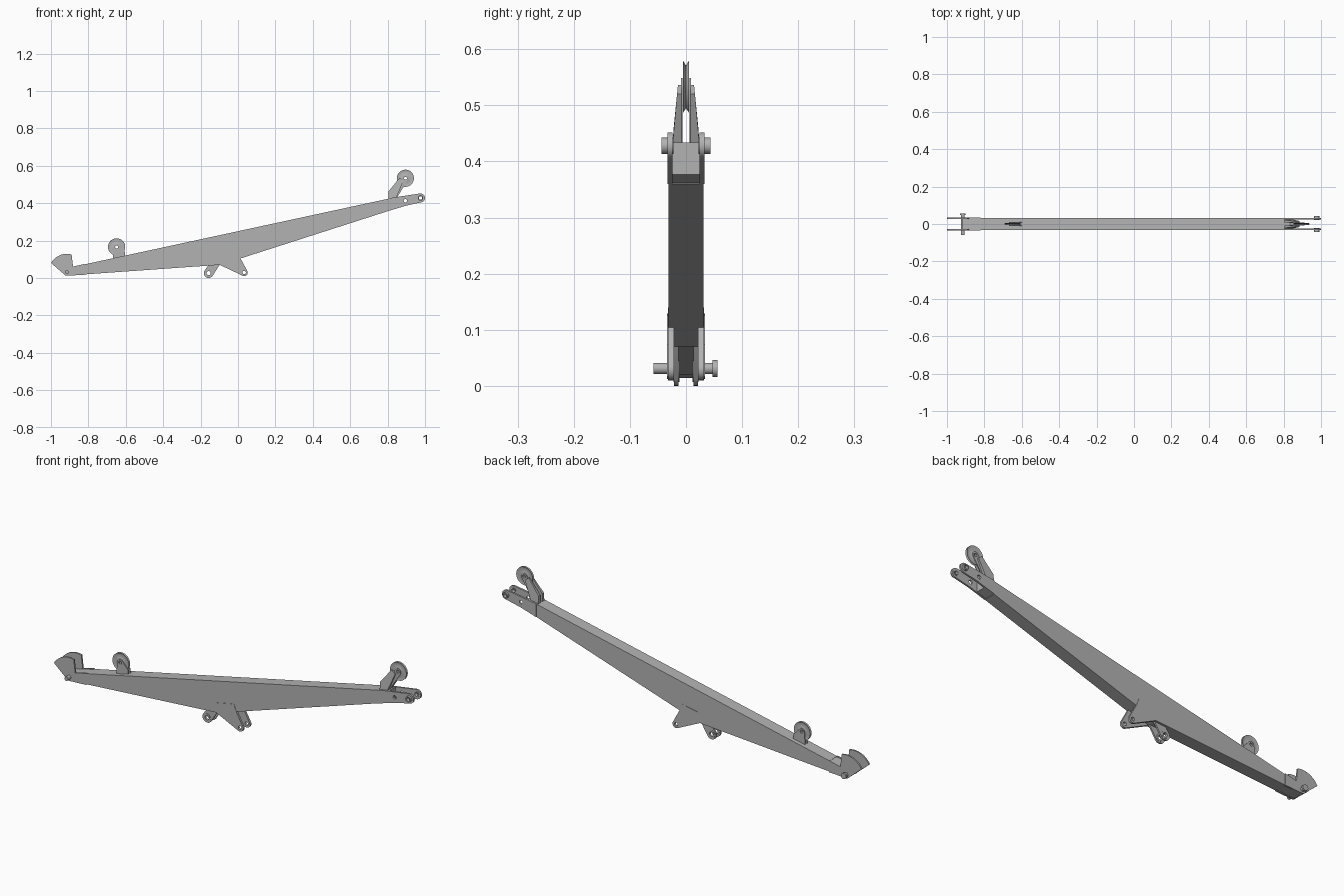
import bpy, bmesh
from math import sin, cos, pi, radians

cube = bpy.data.objects.get("Cube")
if cube:
    bpy.data.objects.remove(cube, do_unlink=True)

steel = bpy.data.materials.new("steel_grey")
steel.use_nodes = True
GREY = (0.45, 0.45, 0.45, 1)
steel.diffuse_color = GREY
steel.node_tree.nodes["Principled BSDF"].inputs["Base Color"].default_value = GREY


def finish(name, bm):
    bmesh.ops.recalc_face_normals(bm, faces=bm.faces)
    mesh = bpy.data.meshes.new(name)
    bm.to_mesh(mesh)
    bm.free()
    mesh.materials.append(steel)
    obj = bpy.data.objects.new(name, mesh)
    bpy.context.collection.objects.link(obj)
    return obj


def activate(obj):
    bpy.ops.object.select_all(action='DESELECT')
    obj.select_set(True)
    bpy.context.view_layer.objects.active = obj


def smooth(obj):
    activate(obj)
    bpy.ops.object.shade_smooth_by_angle(angle=radians(30))


def arc(x, z, r, start, end, n=12):
    angles = [radians(start + (end - start) * i / n) for i in range(n + 1)]
    return [(x + r * cos(a), z + r * sin(a)) for a in angles]


def add_prism(bm, points, inner, outer):
    """Side profile stretched across y; outer may depend on height."""
    a = [bm.verts.new((x, inner, z)) for x, z in points]
    b = [bm.verts.new((x, outer(z) if callable(outer) else outer, z)) for x, z in points]
    bm.faces.new(a)
    bm.faces.new(b)
    for i in range(len(a)):
        j = (i + 1) % len(a)
        bm.faces.new((a[i], a[j], b[j], b[i]))


def solid(name, points, half):
    bm = bmesh.new()
    add_prism(bm, points, -half, half)
    return finish(name, bm)


def plate_pair(name, points, inner, outer, holes=()):
    """Matching plates on both sides, with round holes drilled through."""
    bm = bmesh.new()
    for side in (-1, 1):
        edge = (lambda z, s=side: s * outer(z)) if callable(outer) else side * outer
        add_prism(bm, points, side * inner, edge)
    obj = finish(name, bm)
    for x, z, r in holes:
        cutter = solid("hole_cutter", arc(x, z, r, 0, 345, 23), 0.1)
        cutter.hide_render = True
        mod = obj.modifiers.new("hole", 'BOOLEAN')
        mod.operation, mod.solver, mod.object = 'DIFFERENCE', 'EXACT', cutter
        activate(obj)
        bpy.ops.object.modifier_apply(modifier=mod.name)
        bpy.data.objects.remove(cutter, do_unlink=True)
    smooth(obj)
    return obj


def lathe(name, x, z, profile, closed=True, steps=32):
    """Revolve (radius, y) points about a cross axle at x, z."""
    bm = bmesh.new()
    rings = [[bm.verts.new((x + r * cos(2 * pi * i / steps), y, z + r * sin(2 * pi * i / steps)))
              for i in range(steps)] for r, y in profile]
    for k in range(len(rings) if closed else len(rings) - 1):
        p, q = rings[k], rings[(k + 1) % len(rings)]
        for i in range(steps):
            j = (i + 1) % steps
            bm.faces.new((p[i], p[j], q[j], q[i]))
    if not closed:
        bm.faces.new(rings[0])
        bm.faces.new(rings[-1])
    obj = finish(name, bm)
    smooth(obj)
    return obj


def bosses(name, x, z, r, bore, inner, outer):
    for label, s in (("front_", -1), ("back_", 1)):
        lathe(label + name, x, z, [(bore, s * inner), (r, s * inner), (r, s * outer), (bore, s * outer)])


def sheave(name, x, z):
    lathe(name, x, z, [(0.008, -0.005), (0.018, -0.005), (0.022, -0.003), (0.038, -0.003),
                       (0.046, -0.005), (0.038, 0), (0.046, 0.005), (0.038, 0.003),
                       (0.022, 0.003), (0.018, 0.005), (0.008, 0.005)])


def top(x):
    return 0.25 + 0.216 * x


# Main box beam with narrower ends that carry the end plates
solid("main_beam", [(-0.82, 0.019), (-0.1, 0.07), (0.013, 0.104), (0.81, 0.36),
                    (0.81, top(0.81)), (-0.82, top(-0.82))], 0.031)
solid("foot_core", [(-0.92, 0.014), (-0.81, 0.022), (-0.81, 0.074), (-0.88, 0.059), (-0.92, 0.049)], 0.027)
solid("head_core", [(0.80, 0.359), (0.86, 0.377), (0.86, 0.434), (0.80, 0.422)], 0.025)

# Foot: quadrant plates and hinge pin
PIVOT = (-0.915, 0.031)
plate_pair("foot_quadrant", arc(*PIVOT, 0.019, 215, 275, 6)
           + [(-0.82, 0.017), (-0.82, 0.075), (-0.882, 0.061)]
           + arc(*PIVOT, 0.098, 75, 150), 0.026, 0.034)
lathe("foot_pin", *PIVOT, [(0.01, -0.058), (0.01, 0.047), (0.015, 0.047), (0.015, 0.056)], closed=False)

# Head: forked plates with hollow pin bosses
TIP = (0.976, 0.428)
plate_pair("head_fork", [(0.81, 0.36), (0.90, 0.387)] + arc(*TIP, 0.024, -72, 98)
           + [(0.81, 0.427)], 0.024, 0.033, [(*TIP, 0.009), (0.895, 0.413, 0.009)])
bosses("head_boss", *TIP, 0.0145, 0.009, 0.022, 0.044)

# Head sheave with tapered supports
HEAD = (0.895, 0.533)
plate_pair("head_sheave_support", [(0.805, 0.42), (0.845, 0.425), (0.885, 0.52), (0.864, 0.536), (0.805, 0.463)],
           0.008, lambda z: 0.0245 - 0.1 * max(0, z - 0.435))
plate_pair("head_sheave_cheek", [(0.83, 0.42), (0.847, 0.425)] + arc(*HEAD, 0.016, -30, 150)
           + [(0.855, 0.5)], 0.006, 0.009, [(*HEAD, 0.008)])
sheave("head_sheave", *HEAD)

# Lower sheave with its bracket
LOW = (-0.649, 0.166)
plate_pair("lower_sheave_bracket", [(-0.67, 0.1), (-0.602, 0.115), (-0.606, 0.142)]
           + arc(*LOW, 0.016, 40, 180), 0.006, 0.01, [(*LOW, 0.008)])
sheave("lower_sheave", *LOW)

# Cylinder lugs under the beam
REAR, FRONT = (-0.157, 0.026), (0.033, 0.029)
plate_pair("rear_lug", arc(*REAR, 0.026, 155, 325)
           + [(-0.098, 0.071), (-0.098, 0.09), (-0.15, 0.08)], 0.013, 0.021, [(*REAR, 0.011)])
bosses("rear_lug_boss", *REAR, 0.019, 0.011, 0.0115, 0.0225)
plate_pair("front_lug", [(-0.1, 0.071)] + arc(*FRONT, 0.019, -115, 25)
           + [(0.013, 0.105), (0.0, 0.14), (-0.1, 0.12)], 0.021, 0.0325, [(*FRONT, 0.009)])
